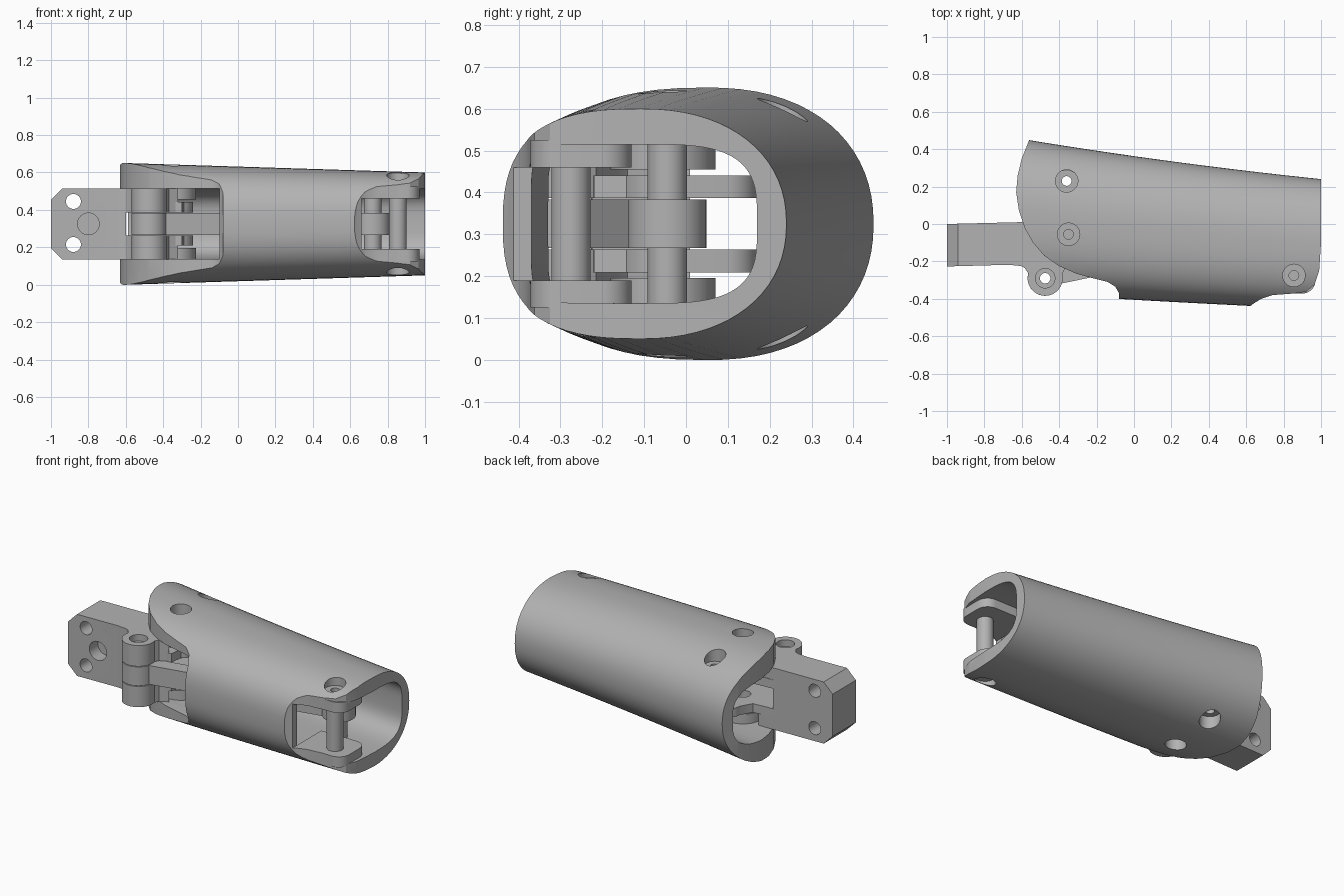
import bpy, bmesh
from math import sin, cos, pi, atan2
from mathutils import Vector

MID = 0.325  # height of the symmetry plane

cube = bpy.data.objects.get("Cube")
if cube:
    bpy.data.objects.remove(cube, do_unlink=True)

grey = bpy.data.materials.new("plain_grey")
grey.use_nodes = True
tone = (0.45, 0.45, 0.45, 1)
grey.diffuse_color = tone
grey.node_tree.nodes["Principled BSDF"].inputs["Base Color"].default_value = tone


def make(name, bm):
    bmesh.ops.recalc_face_normals(bm, faces=bm.faces)
    mesh = bpy.data.meshes.new(name)
    bm.to_mesh(mesh)
    bm.free()
    mesh.materials.append(grey)
    ob = bpy.data.objects.new(name, mesh)
    bpy.context.collection.objects.link(ob)
    return ob


def prism(name, outline, low, high):
    """Extrude a plan outline between two heights measured from the mid plane."""
    bm = bmesh.new()
    low, high = sorted((low, high))
    rings = [[bm.verts.new((x, y, MID + z)) for x, y in outline] for z in (low, high)]
    for ring in rings:
        bm.faces.new(ring)
    n = len(outline)
    for i in range(n):
        j = (i + 1) % n
        bm.faces.new((rings[0][i], rings[0][j], rings[1][j], rings[1][i]))
    return make(name, bm)


def circle(x, y, r, n=40, start=0.0, sweep=2 * pi):
    full = sweep > 6.28
    m = n if full else n - 1
    return [(x + r * cos(start + sweep * i / m), y + r * sin(start + sweep * i / m)) for i in range(n)]


def rectangle(x0, x1, y0, y1):
    return [(x0, y0), (x1, y0), (x1, y1), (x0, y1)]


def capsule(a, b, r):
    ang = atan2(b[1] - a[1], b[0] - a[0])
    return circle(*a, r, 20, ang + pi / 2, pi) + circle(*b, r, 20, ang - pi / 2, pi)


def boolean(ob, tool, mode="DIFFERENCE"):
    mod = ob.modifiers.new("cut", "BOOLEAN")
    mod.operation, mod.object, mod.solver = mode, tool, "EXACT"
    bpy.context.view_layer.objects.active = ob
    bpy.ops.object.modifier_apply(modifier=mod.name)
    bpy.data.objects.remove(tool, do_unlink=True)


def smooth(ob):
    bpy.ops.object.select_all(action="DESELECT")
    ob.select_set(True)
    bpy.context.view_layer.objects.active = ob
    bpy.ops.object.shade_smooth_by_angle(angle=0.5)


def loft(name, x0, x1, inset, half, front_power, back_power, steps=14, n=72):
    """Tapered tube body with a squarer front than back."""
    bm = bmesh.new()
    rings = []
    for k in range(steps + 1):
        x = x0 + (x1 - x0) * k / steps
        t = (x + 0.65) / 1.65
        back = 0.463 - 0.275 * t + 0.052 * t * t - inset
        front = -0.365 - 0.11 * t + 0.02 * t * t + inset
        tall = half or 0.327 - 0.052 * t
        mid, wide = (back + front) / 2, (back - front) / 2
        ring = []
        for i in range(n):
            c, s = cos(2 * pi * i / n), sin(2 * pi * i / n)
            p = 2 / (back_power if c > 0 else front_power)
            y = mid + wide * abs(c) ** p * (1 if c > 0 else -1)
            z = MID + tall * abs(s) ** p * (1 if s > 0 else -1)
            ring.append(bm.verts.new((x, y, z)))
        rings.append(ring)
    for a, b in zip(rings, rings[1:]):
        for i in range(n):
            j = (i + 1) % n
            bm.faces.new((a[i], a[j], b[j], b[i]))
    bm.faces.new(rings[0])
    bm.faces.new(rings[-1])
    return make(name, bm)


# Pivot positions in plan
knuckle, stop, tip, rod_tip, rod_base = (-0.35, -0.055), (-0.36, 0.23), (0.855, -0.275), (0.72, -0.045), (-0.475, -0.29)

# Outer shell trimmed to its curved ends
shell = loft("outer_shell", -0.75, 1.05, 0, None, 2.6, 2.2)
trim = [(1, 0.6), (1, -0.1), (0.99, -0.25), (0.965, -0.325), (0.92, -0.362), (0.85, -0.372), (0.74, -0.38),
        (0.68, -0.4), (0.64, -0.425), (0.62, -0.44), (0.6, -0.6), (-0.08, -0.6), (-0.08, -0.37), (-0.1, -0.335),
        (-0.14, -0.31), (-0.22, -0.29), (-0.31, -0.265), (-0.4, -0.225), (-0.48, -0.17), (-0.54, -0.1),
        (-0.585, -0.02), (-0.615, 0.07), (-0.63, 0.17), (-0.622, 0.26), (-0.6, 0.35), (-0.56, 0.45), (-0.5, 0.6)]
boolean(shell, prism("trim", trim, -0.6, 0.6), "INTERSECT")

# Hollow interior and front openings
boolean(shell, loft("cavity", -0.9, 1.15, 0.07, 0.19, 7, 3.4))
boolean(shell, prism("tip_slot", rectangle(0.66, 1.1, -0.6, -0.28), -0.135, 0.135))
boolean(shell, prism("knuckle_slot", rectangle(-0.9, -0.1, -0.6, -0.15), -0.188, 0.188))

# Counterbored screw holes, top and bottom
for spot in (knuckle, stop, tip):
    for s in (1, -1):
        boolean(shell, prism("bore", circle(*spot, 0.06), s * 0.222, s * 0.5))
        boolean(shell, prism("bore", circle(*spot, 0.026, 24), s * 0.15, s * 0.5))
smooth(shell)

# Pads and lugs inside the shell, mirrored about the mid plane
tip_pad = [(0.66, -0.13), (0.66, -0.372)] + circle(0.9, -0.302, 0.07, 10, -pi / 2, pi / 2) + circle(0.9, -0.2, 0.07, 10, 0, pi / 2)
for s, side in ((1, "upper"), (-1, "lower")):
    smooth(prism(side + "_tip_pad", tip_pad, s * 0.135, s * 0.2))
    lug = prism(side + "_shell_lug", circle(*knuckle, 0.125), s * 0.13, s * 0.2)
    boolean(lug, prism("bore", circle(*knuckle, 0.045), s * 0.1, s * 0.17))
    smooth(lug)

# Pins
for name, spot in (("tip_pin", tip), ("rod_pin", rod_tip)):
    smooth(prism(name, circle(*spot, 0.047), -0.195, 0.195))

# Link rod with a round eye at each end
rod = prism("link_rod", capsule(rod_base, rod_tip, 0.045), -0.058, 0.058)
for spot in (rod_base, rod_tip):
    boolean(rod, prism("eye", circle(*spot, 0.094), -0.058, 0.058), "UNION")
boolean(rod, prism("bore", circle(*rod_base, 0.028, 24), -0.3, 0.3))
smooth(rod)

# Mounting block with chamfered end corners and drilled holes
block = prism("mounting_block", [(-1, 0), (-1, -0.227), (-0.67, -0.218), (-0.6, -0.225), (-0.6, 0.01)], -0.19, 0.19)
bm = bmesh.new()
bm.from_mesh(block.data)
ends = [e for e in bm.edges if all(v.co.x < -0.99 for v in e.verts) and abs(e.verts[0].co.y - e.verts[1].co.y) > 0.1]
bmesh.ops.bevel(bm, geom=ends, offset=0.06, segments=1, affect="EDGES")
bm.to_mesh(block.data)
bm.free()


def drill(x, z, r, y0, y1):
    tool = prism("drill", circle(0, 0, r), -0.5, 0.5)
    for v in tool.data.vertices:
        a, b, c = v.co
        v.co = Vector((x + a, y0 if c < MID else y1, z + b))
    # Axis swap keeps the winding outward
    if y1 > y0:
        tool.data.flip_normals()
    return tool


for x, z, r, depth in ((-0.88, 0.445, 0.04, 0.2), (-0.88, 0.215, 0.04, 0.2), (-0.8, MID, 0.058, -0.14)):
    boolean(block, drill(x, z, r, -0.4, depth))
smooth(block)

# Base cheeks that carry the rod eye, and thinner lugs reaching the knuckle
cheek = [(-0.61, 0.01), (-0.61, -0.22), (-0.585, -0.235), (-0.565, -0.265)]
cheek += circle(*rod_base, 0.094, 24, pi * 0.98, pi * 1.1)
cheek += [(-0.37, -0.24), (-0.32, -0.215), (-0.4, -0.19), (-0.47, -0.14), (-0.495, -0.06), (-0.5, 0.01)]
arm = [(-0.61, 0.01), (-0.61, -0.2), (-0.5, -0.23), (-0.3, -0.22)]
arm += circle(-0.34, -0.055, 0.1, 14, -pi / 3, pi / 3) + circle(-0.35, 0.09, 0.08, 16, 0, pi) + [(-0.47, 0.02)]
for s, side in ((1, "upper"), (-1, "lower")):
    plate = prism(side + "_base_cheek", cheek, s * 0.062, s * 0.19)
    boolean(plate, prism("bore", circle(*rod_base, 0.028, 24), -0.3, 0.3))
    boolean(plate, prism("bore", circle(*rod_base, 0.052), s * 0.15, s * 0.3))
    smooth(plate)
    lug = prism(side + "_base_arm", arm, s * 0.062, s * 0.116)
    boolean(lug, prism("bore", circle(*knuckle, 0.045), -0.3, 0.3))
    boolean(lug, prism("bore", circle(*rod_base, 0.052), -0.3, 0.3))
    smooth(lug)
